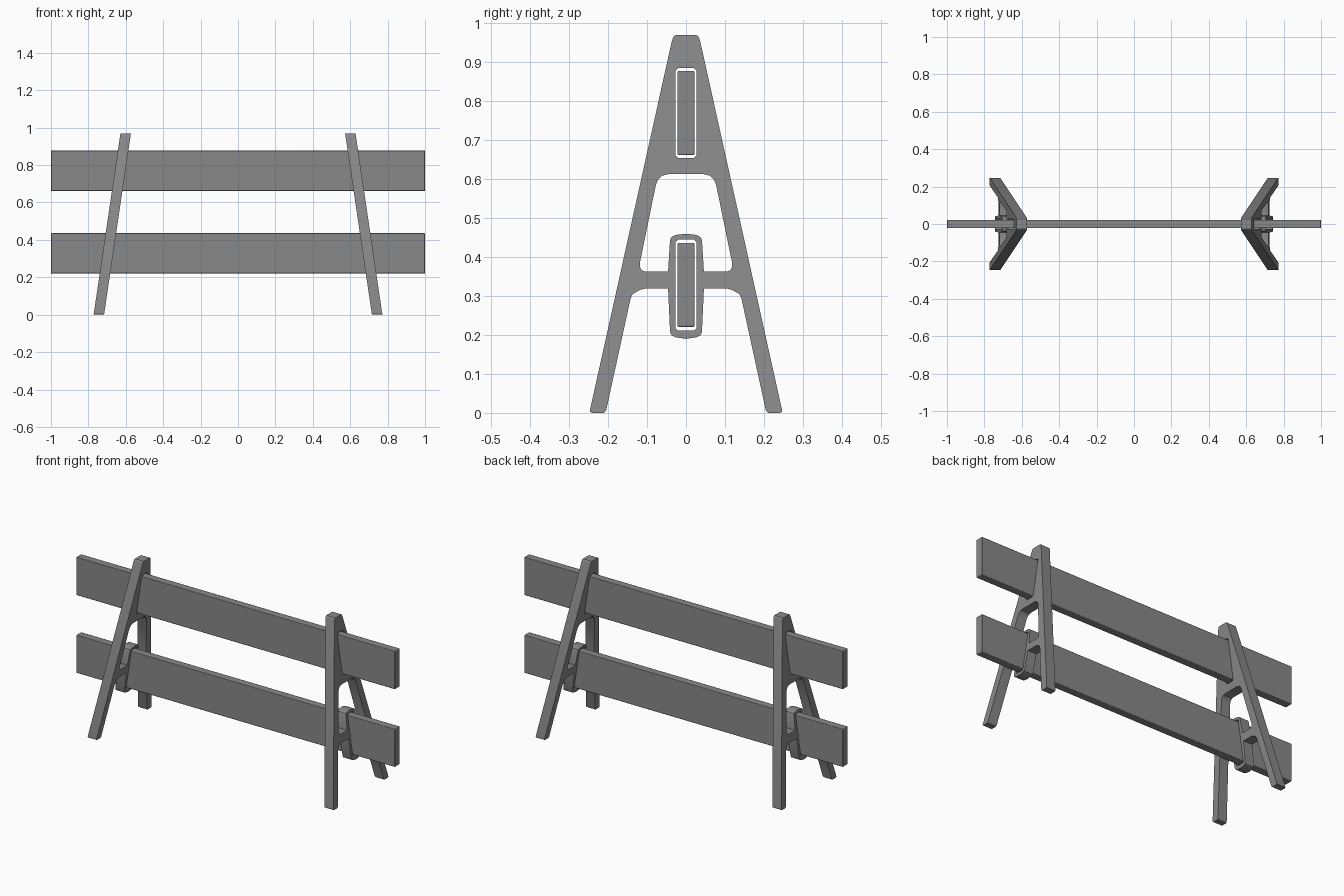
import bpy
import bmesh
from mathutils import Matrix

cube = bpy.data.objects.get("Cube")
if cube:
    bpy.data.objects.remove(cube, do_unlink=True)

grey = bpy.data.materials.new("plain grey")
grey.use_nodes = True
colour = (0.25, 0.25, 0.25, 1)
grey.diffuse_color = colour
grey.node_tree.nodes["Principled BSDF"].inputs["Base Color"].default_value = colour


def finish(obj):
    obj.data.materials.clear()
    obj.data.materials.append(grey)
    bpy.ops.object.select_all(action='DESELECT')
    obj.select_set(True)
    bpy.context.view_layer.objects.active = obj
    bpy.ops.object.shade_smooth_by_angle()


def mirrored(half):
    """Close a half outline (y >= 0) by reflecting it across y = 0."""
    return half + [(-y, z) for y, z in reversed(half) if y > 0]


def slot(bottom, top, w=0.027, r=0.007):
    return mirrored([(w - r, bottom), (w, bottom + r), (w, top - r), (w - r, top)])


# A-shaped outline: top, outer leg, foot, inner leg, crossbar, collar underside
OUTER = mirrored([
    (0.027, 0.97), (0.033, 0.965), (0.037, 0.952), (0.246, 0.01), (0.246, 0.003),
    (0.242, 0), (0.211, 0), (0.205, 0.006), (0.142, 0.295), (0.136, 0.306),
    (0.117, 0.316), (0.105, 0.319), (0.046, 0.319), (0.041, 0.208), (0.037, 0.199),
    (0.026, 0.194), (0, 0.19)])
# Opening between crossbar, legs and collar top
WINDOW = mirrored([
    (0.045, 0.613), (0.062, 0.609), (0.071, 0.6), (0.077, 0.587), (0.118, 0.387),
    (0.118, 0.374), (0.114, 0.366), (0.105, 0.363), (0.046, 0.363), (0.041, 0.444),
    (0.037, 0.452), (0.026, 0.457), (0, 0.46)])


def trestle(name, side):
    curve = bpy.data.curves.new(name + "_profile", 'CURVE')
    curve.dimensions = '2D'
    curve.fill_mode = 'BOTH'
    curve.extrude = 0.028
    for loop in (OUTER, WINDOW, slot(0.655, 0.885), slot(0.211, 0.445)):
        spline = curve.splines.new('POLY')
        spline.points.add(len(loop) - 1)
        for point, (y, z) in zip(spline.points, loop):
            point.co = (y, z, 0, 1)
        spline.use_cyclic_u = True
    helper = bpy.data.objects.new(name + "_profile", curve)
    bpy.context.collection.objects.link(helper)
    bpy.context.view_layer.update()
    evaluated = helper.evaluated_get(bpy.context.evaluated_depsgraph_get())
    mesh = bpy.data.meshes.new_from_object(evaluated)
    bpy.data.objects.remove(helper, do_unlink=True)
    # Stand the profile upright and lean it inward by shearing
    mesh.transform(Matrix(((0, -0.148 * side, 1, 0.744 * side),
                           (1, 0, 0, 0), (0, 1, 0, 0), (0, 0, 0, 1))))
    bm = bmesh.new()
    bm.from_mesh(mesh)
    bmesh.ops.remove_doubles(bm, verts=bm.verts, dist=0.0001)
    bmesh.ops.recalc_face_normals(bm, faces=bm.faces)
    bm.to_mesh(mesh)
    bm.free()
    mesh.name = name
    obj = bpy.data.objects.new(name, mesh)
    bpy.context.collection.objects.link(obj)
    finish(obj)


def plank(name, bottom, top):
    bpy.ops.mesh.primitive_cube_add(size=1, location=(0, 0, (bottom + top) / 2))
    obj = bpy.context.object
    obj.name = name
    obj.scale = (2, 0.044, top - bottom)
    bpy.ops.object.transform_apply(location=False, rotation=False, scale=True)
    bevel = obj.modifiers.new("soft_edges", 'BEVEL')
    bevel.width = 0.003
    bevel.segments = 2
    finish(obj)


trestle("left_trestle", 1)
trestle("right_trestle", -1)
plank("upper_plank", 0.662, 0.878)
plank("lower_plank", 0.221, 0.436)
